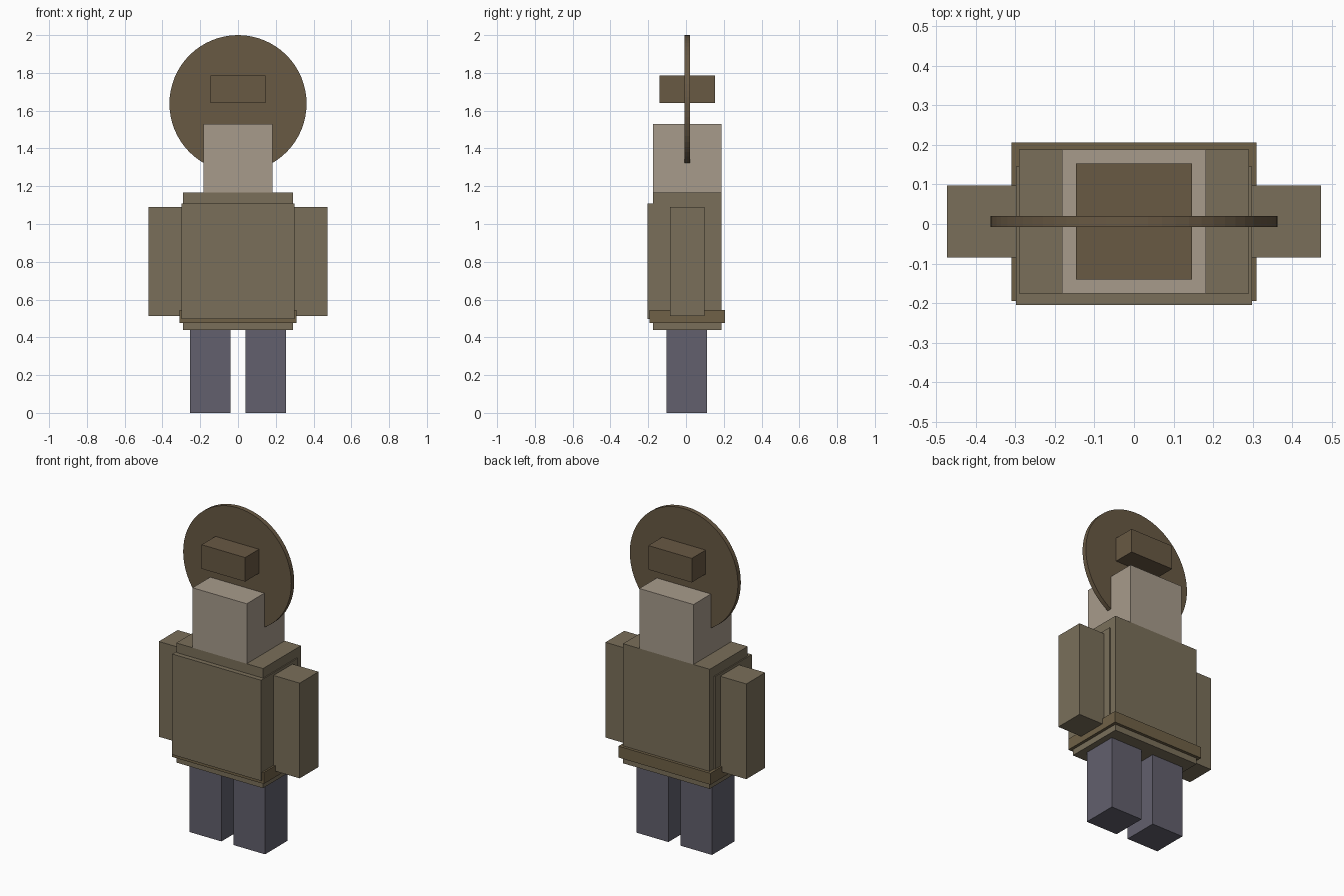
import bpy
import bmesh
from mathutils import Matrix

if "Cube" in bpy.data.objects:
    bpy.data.objects.remove(bpy.data.objects["Cube"])


def material(name, rgb):
    mat = bpy.data.materials.new(name)
    mat.diffuse_color = (*rgb, 1.0)
    mat.use_nodes = True
    mat.node_tree.nodes["Principled BSDF"].inputs["Base Color"].default_value = mat.diffuse_color
    return mat


hat_brown = material("hat_brown", (0.140, 0.100, 0.057))
skin = material("skin", (0.39, 0.33, 0.26))
cloth = material("cloth", (0.195, 0.159, 0.102))
leather = material("leather", (0.16, 0.12, 0.063))
trousers = material("trousers", (0.122, 0.117, 0.153))


def finish(name, bm, mat):
    mesh = bpy.data.meshes.new(name)
    bm.to_mesh(mesh)
    bm.free()
    mesh.materials.append(mat)
    obj = bpy.data.objects.new(name, mesh)
    bpy.context.collection.objects.link(obj)
    return obj


def box(name, x, y, z, mat):
    """Box from (min, max) ranges along each axis."""
    bm = bmesh.new()
    ranges = (x, y, z)
    centre = [(a + b) / 2 for a, b in ranges]
    size = [b - a for a, b in ranges]
    bmesh.ops.create_cube(bm, size=1, matrix=Matrix.Translation(centre)
                          @ Matrix.Diagonal((*size, 1)))
    return finish(name, bm, mat)


# Legs and arms, one per side
for side, s in (("left", 1), ("right", -1)):
    box(side + "_leg", sorted((s * 0.04, s * 0.253)), (-0.102, 0.112), (0, 0.44), trousers)
    box(side + "_arm", sorted((s * 0.292, s * 0.473)), (-0.084, 0.097), (0.513, 1.091), cloth)

# Torso with vest over the front and a belt around it
box("torso", (-0.291, 0.291), (-0.176, 0.188), (0.44, 1.166), cloth)
box("vest", (-0.298, 0.298), (-0.205, 0.145), (0.497, 1.108), cloth)
box("belt", (-0.309, 0.309), (-0.194, 0.206), (0.477, 0.546), leather)

# Head
box("head", (-0.182, 0.182), (-0.176, 0.188), (1.166, 1.53), skin)

# Hat: upright round brim with a block crown through it
bm = bmesh.new()
bmesh.ops.create_cone(bm, cap_ends=True, segments=64, radius1=0.363, radius2=0.363,
                      depth=0.028, matrix=Matrix.Translation((0, 0.0065, 1.637))
                      @ Matrix.Rotation(1.5707963, 4, 'X'))
finish("hat_brim", bm, hat_brown)
box("hat_crown", (-0.146, 0.146), (-0.14, 0.153), (1.641, 1.787), hat_brown)
